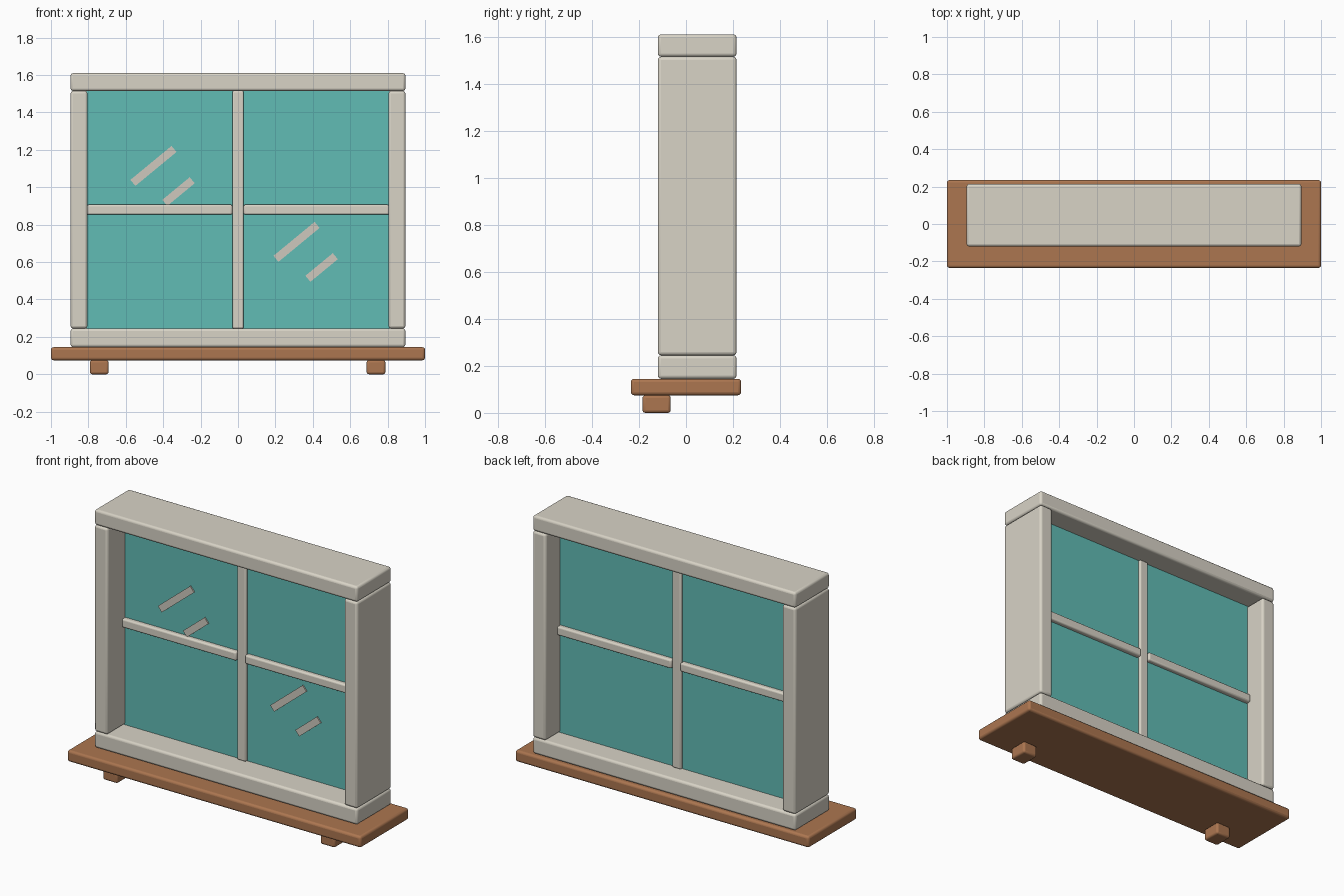
import bpy
import math

cube = bpy.data.objects.get("Cube")
if cube:
    bpy.data.objects.remove(cube, do_unlink=True)


def material(name, rgb):
    """Flat colour from 0-255 display values, stored as linear."""
    lin = [((c / 255 + 0.055) / 1.055) ** 2.4 for c in rgb]
    m = bpy.data.materials.new(name)
    m.use_nodes = True
    m.diffuse_color = (*lin, 1)
    m.node_tree.nodes["Principled BSDF"].inputs["Base Color"].default_value = (*lin, 1)
    return m


CREAM = material("cream paint", (216, 211, 198))
WOOD = material("brown wood", (172, 118, 80))
GLASS = material("teal glass", (97, 188, 181))
SHINE = material("pale shine", (207, 201, 190))


def box(name, x, y, z, mat, bevel=0.0, tilt=0.0):
    """Box from (min, max) ranges, with rounded edges and optional tilt about y."""
    ranges = (x, y, z)
    bpy.ops.mesh.primitive_cube_add(size=1, location=[(a + b) / 2 for a, b in ranges])
    ob = bpy.context.object
    ob.name = name
    ob.scale = [b - a for a, b in ranges]
    bpy.ops.object.transform_apply(location=False, rotation=False, scale=True)
    ob.rotation_euler.y = -tilt
    ob.data.materials.append(mat)
    if bevel:
        mod = ob.modifiers.new("rounded_edges", "BEVEL")
        mod.width = bevel
        mod.segments = 3
        bpy.ops.object.shade_smooth_by_angle(angle=math.radians(40))
    return ob


# Wooden sill and its two supports
box("sill", (-1, 1), (-0.235, 0.235), (0.075, 0.145), WOOD, 0.014)
for side, x in (("right", -0.742), ("left", 0.738)):
    box(side + "_sill_support", (x - 0.05, x + 0.05), (-0.185, -0.065), (0, 0.075), WOOD, 0.012)

# Outer frame
DEPTH = (-0.12, 0.215)
W = 0.895
box("bottom_rail", (-W, W), DEPTH, (0.145, 0.245), CREAM, 0.014)
box("top_rail", (-W, W), DEPTH, (1.515, 1.61), CREAM, 0.014)
box("right_stile", (-W, -0.805), DEPTH, (0.245, 1.515), CREAM, 0.014)
box("left_stile", (0.805, W), DEPTH, (0.245, 1.515), CREAM, 0.014)

# Glass pane
box("glass", (-0.81, 0.81), (0.05, 0.075), (0.24, 1.52), GLASS)

# Glazing bars
box("upright_bar", (-0.03, 0.03), (0.032, 0.093), (0.245, 1.515), CREAM, 0.008)
box("right_cross_bar", (-0.808, -0.03), (0.022, 0.103), (0.853, 0.907), CREAM, 0.01)
box("left_cross_bar", (0.03, 0.808), (0.022, 0.103), (0.853, 0.907), CREAM, 0.01)

# Slanted shine strips on the front of the glass
for pane, dx, dz in (("upper", 0, 0), ("lower", 0.765, -0.406)):
    for size, x, z, length in (("long", -0.452, 1.114, 0.285), ("short", -0.318, 0.977, 0.19)):
        cx, cz = x + dx, z + dz
        box(f"{pane}_{size}_shine", (cx - length / 2, cx + length / 2), (0.042, 0.051),
            (cz - 0.021, cz + 0.021), SHINE, tilt=math.radians(39.5))
